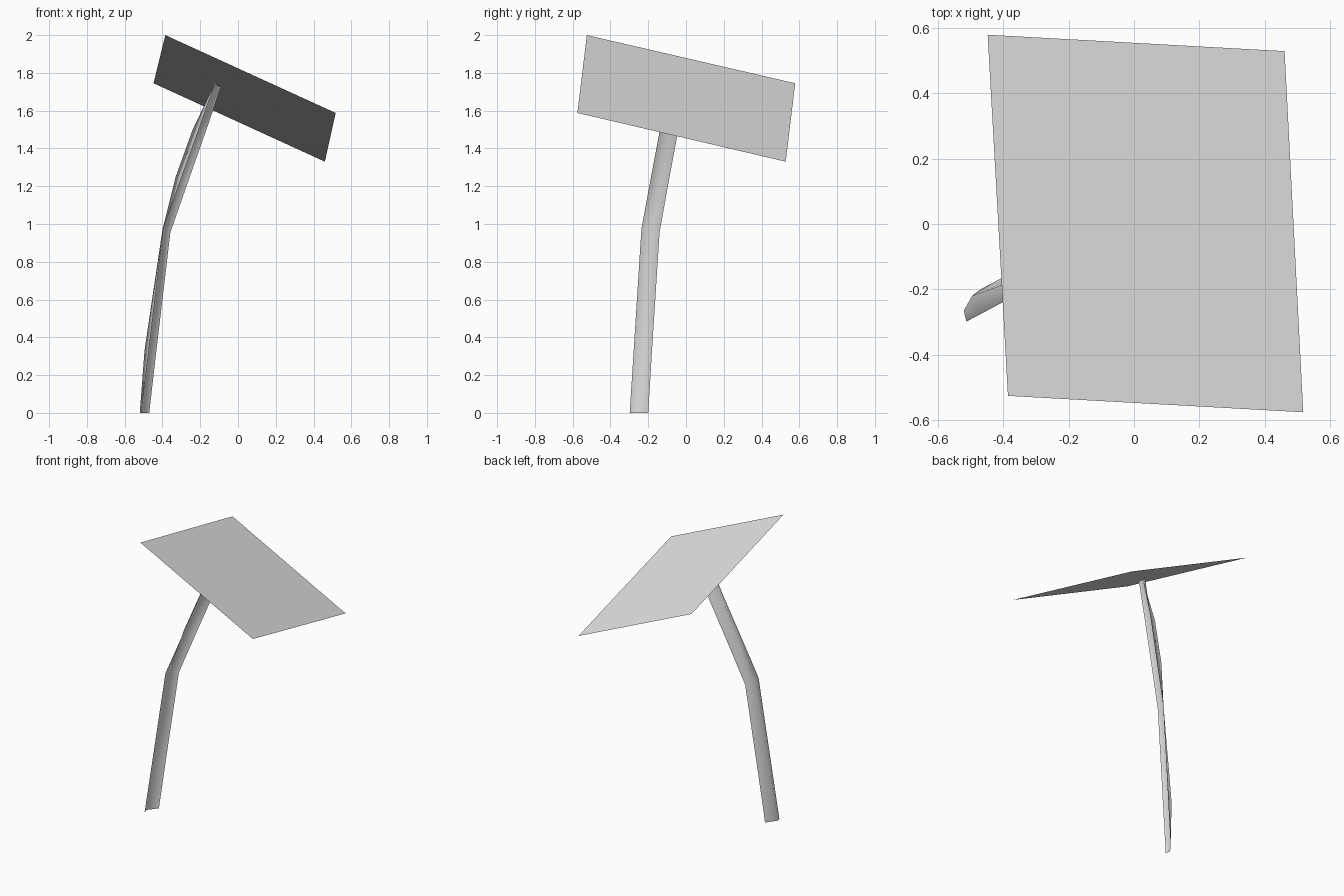
import bpy
import bmesh
import math

if "Cube" in bpy.data.objects:
    bpy.data.objects.remove(bpy.data.objects["Cube"], do_unlink=True)

grey = bpy.data.materials.new("light_grey")
grey.use_nodes = True
grey.diffuse_color = (0.8, 0.8, 0.8, 1)
grey.node_tree.nodes["Principled BSDF"].inputs["Base Color"].default_value = (0.8, 0.8, 0.8, 1)


def sheet(name, rows):
    """Loft a single-sided sheet through rows of points."""
    bm = bmesh.new()
    grid = [[bm.verts.new(p) for p in row] for row in rows]
    for low, high in zip(grid, grid[1:]):
        for i in range(len(low) - 1):
            bm.faces.new((low[i], low[i + 1], high[i + 1], high[i]))
    mesh = bpy.data.meshes.new(name)
    bm.to_mesh(mesh)
    bm.free()
    mesh.materials.append(grey)
    obj = bpy.data.objects.new(name, mesh)
    bpy.context.collection.objects.link(obj)
    return obj


# Flat tilted panel
sheet("panel", [
    [(-0.385, -0.525, 2.0), (0.517, -0.575, 1.588)],
    [(-0.447, 0.578, 1.745), (0.46, 0.528, 1.33)],
])

# Bent open channel post: front edge, rounded back, rear edge at each level
post = sheet("post", [
    [(-0.47, -0.2, 0), (-0.52, -0.265, 0), (-0.512, -0.298, 0)],
    [(-0.432, -0.18, 0.33), (-0.495, -0.22, 0.33), (-0.472, -0.277, 0.33)],
    [(-0.358, -0.14, 0.955), (-0.4, -0.185, 0.97), (-0.395, -0.236, 0.975)],
    [(-0.255, -0.087, 1.25), (-0.33, -0.125, 1.25), (-0.298, -0.185, 1.25)],
    [(-0.167, -0.04, 1.5), (-0.24, -0.08, 1.5), (-0.208, -0.138, 1.5)],
    [(-0.09, 0.0, 1.725), (-0.115, -0.05, 1.738), (-0.12, -0.095, 1.75)],
])

# Smooth the post
bpy.ops.object.select_all(action="DESELECT")
post.select_set(True)
bpy.context.view_layer.objects.active = post
bpy.ops.object.shade_smooth_by_angle(angle=math.radians(80))
